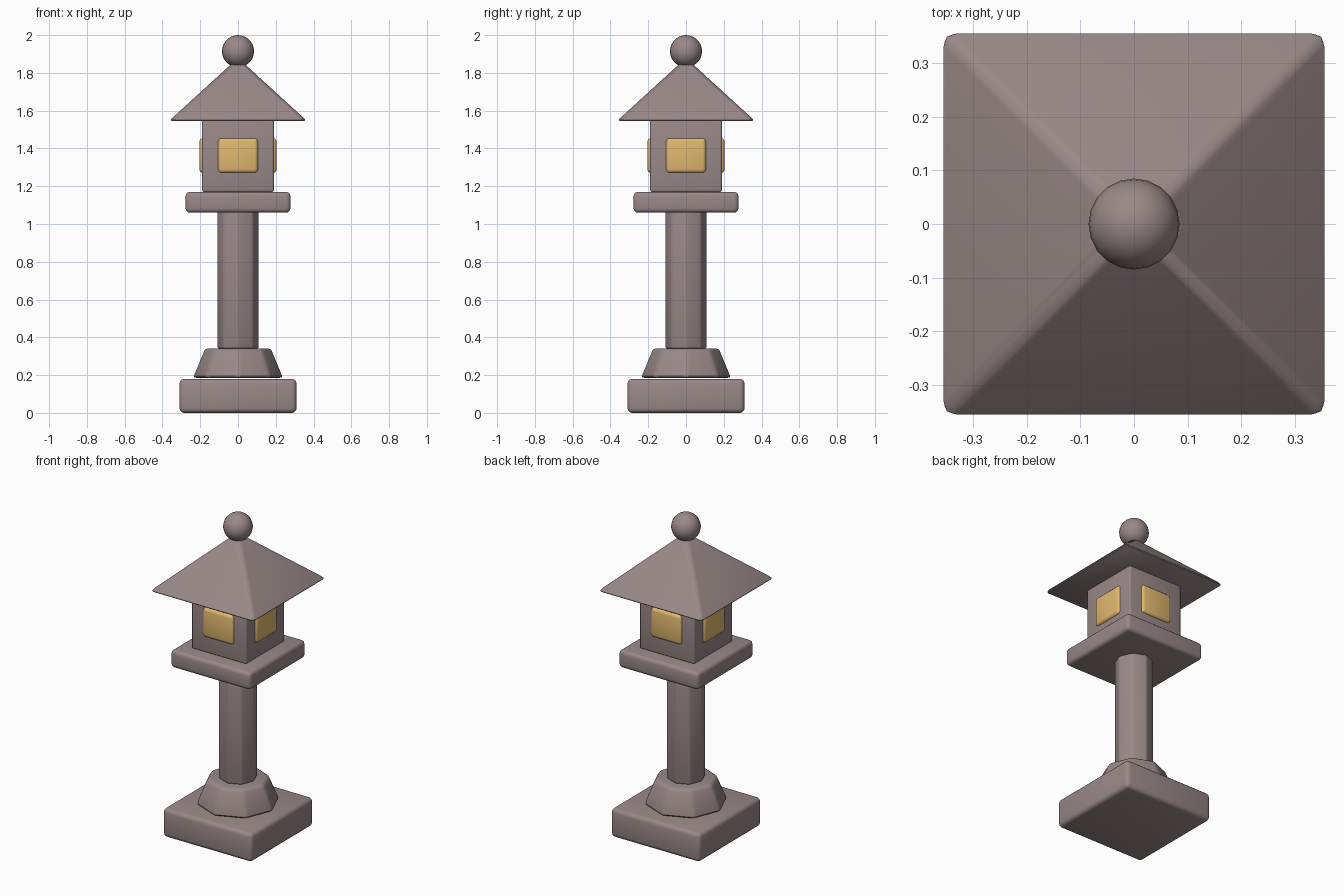
import bpy, bmesh, math
from mathutils import Matrix

if "Cube" in bpy.data.objects:
    bpy.data.objects.remove(bpy.data.objects["Cube"])


def material(name, color):
    m = bpy.data.materials.new(name)
    m.diffuse_color = (*color, 1)
    m.use_nodes = True
    m.node_tree.nodes["Principled BSDF"].inputs["Base Color"].default_value = m.diffuse_color
    return m


stone = material("warm grey stone", (0.32, 0.25, 0.247))
glow = material("amber window", (0.75, 0.48, 0.16))


def finish(name, bm, mat, bevel, segments=3, keep=lambda e: True):
    """Round the chosen sharp edges and make a smooth-shaded object."""
    bm.normal_update()
    edges = [e for e in bm.edges
             if e.calc_face_angle(0) > math.radians(30) and keep(e)]
    bmesh.ops.bevel(bm, geom=edges, offset=bevel, segments=segments,
                    profile=0.5, affect='EDGES', clamp_overlap=True)
    mesh = bpy.data.meshes.new(name)
    bm.to_mesh(mesh)
    bm.free()
    mesh.materials.append(mat)
    ob = bpy.data.objects.new(name, mesh)
    bpy.context.collection.objects.link(ob)
    bpy.ops.object.select_all(action='DESELECT')
    ob.select_set(True)
    bpy.context.view_layer.objects.active = ob
    bpy.ops.object.shade_smooth_by_angle(angle=math.radians(35))
    return ob


def box(name, size, center, mat, bevel):
    bm = bmesh.new()
    bmesh.ops.create_cube(bm, size=1, matrix=Matrix.Translation(center)
                          @ Matrix.Diagonal((*size, 1)))
    return finish(name, bm, mat, bevel)


def cone(name, sides, r1, r2, z1, z2, bevel, turn=0, keep=lambda e: True):
    bm = bmesh.new()
    bmesh.ops.create_cone(bm, cap_ends=True, segments=sides, radius1=r1,
                          radius2=r2, depth=z2 - z1,
                          matrix=Matrix.Translation((0, 0, (z1 + z2) / 2))
                          @ Matrix.Rotation(turn, 4, 'Z'))
    return finish(name, bm, stone, bevel, keep=keep)


# Foot and octagonal post
box("base_slab", (0.62, 0.62, 0.18), (0, 0, 0.095 - 0.005), stone, 0.025)
cone("post_foot", 8, 0.243, 0.178, 0.185, 0.342, 0.02)
cone("post", 8, 0.112, 0.112, 0.34, 1.07, 0.012)

# Platform and lamp chamber
box("platform", (0.555, 0.555, 0.11), (0, 0, 1.115), stone, 0.022)
box("lamp_chamber", (0.38, 0.38, 0.39), (0, 0, 1.365), stone, 0.01)

# Four rounded windows, one on each wall
for i, side in enumerate(("front", "right", "back", "left")):
    w = box(side + "_window", (0.212, 0.04, 0.185), (0, -0.184, 1.3625), glow, 0.019)
    w.rotation_euler.z = i * math.pi / 2

# Pyramid roof: soft eaves and hips, top hidden inside the finial
cone("roof", 4, 0.366 * math.sqrt(2), 0.03 * math.sqrt(2), 1.545, 1.852, 0.02,
     math.pi / 4, keep=lambda e: min(v.co.z for v in e.verts) < 1.7)

# Ball finial
bm = bmesh.new()
bmesh.ops.create_uvsphere(bm, u_segments=20, v_segments=14, radius=0.085,
                          matrix=Matrix.Translation((0, 0, 1.915)))
finish("finial_ball", bm, stone, 0.001, keep=lambda e: False)
